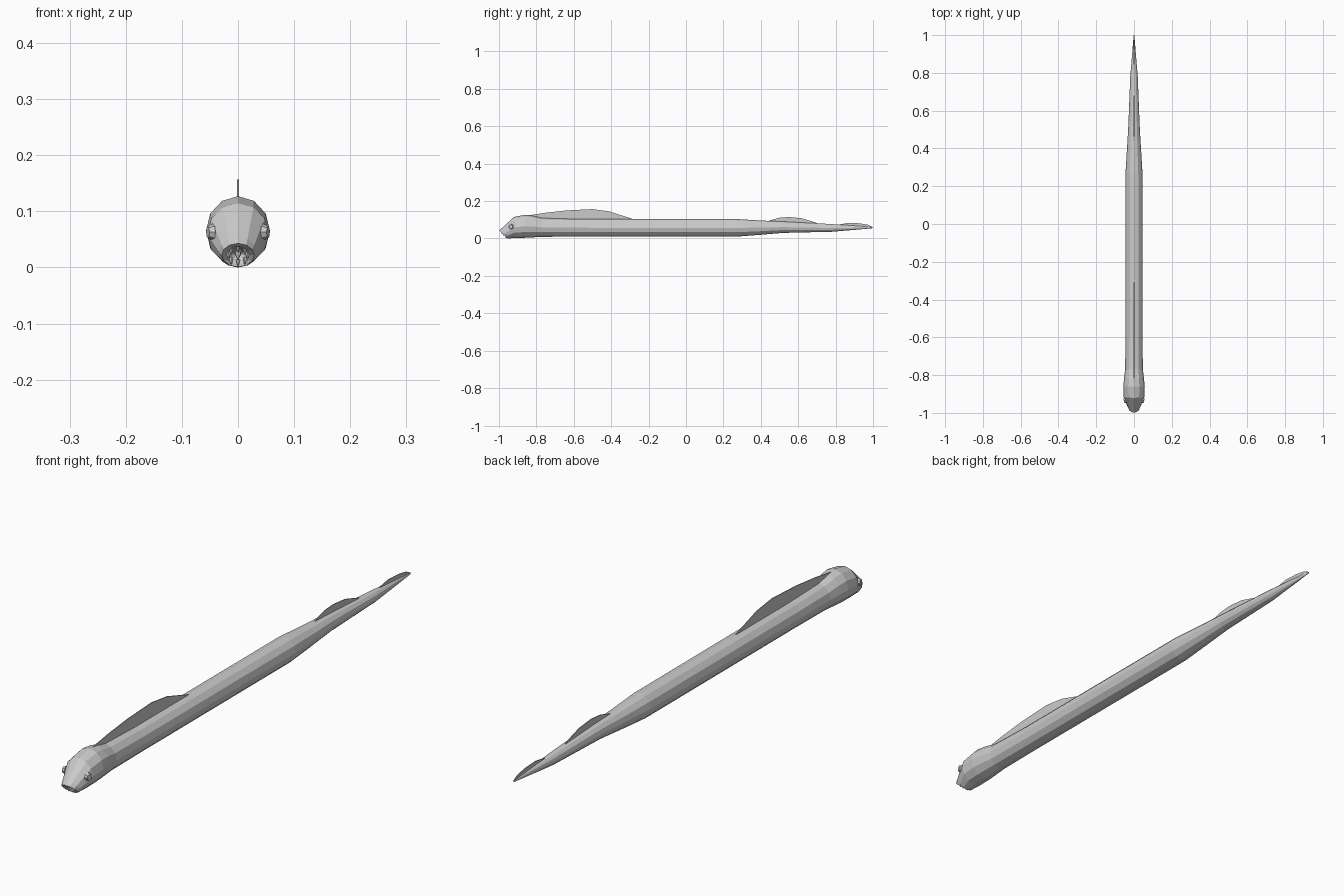
import bpy, bmesh, math
from mathutils import Vector, Matrix

if "Cube" in bpy.data.objects:
    bpy.data.objects.remove(bpy.data.objects["Cube"])

SIDES = 12


def finish(name, bm):
    bmesh.ops.recalc_face_normals(bm, faces=bm.faces)
    me = bpy.data.meshes.new(name)
    bm.to_mesh(me)
    bm.free()
    ob = bpy.data.objects.new(name, me)
    bpy.context.collection.objects.link(ob)
    return ob


def ring(bm, top, bottom, half_width):
    """Elliptical ring spanning two (y, z) points, vertex at the top."""
    t, b = Vector((0, *top)), Vector((0, *bottom))
    mid, up = (t + b) / 2, (t - b) / 2
    return [bm.verts.new(mid + up * math.cos(a) + Vector((half_width * math.sin(a), 0, 0)))
            for a in (2 * math.pi * i / SIDES for i in range(SIDES))]


def loft(name, sections):
    bm = bmesh.new()
    rings = [ring(bm, *s) for s in sections]
    for a, b in zip(rings, rings[1:]):
        for i in range(SIDES):
            j = (i + 1) % SIDES
            bm.faces.new((a[i], a[j], b[j], b[i]))
    bm.faces.new(rings[0])
    bm.faces.new(rings[-1])
    return finish(name, bm)


# Body: sucker funnel, rim, head, trunk and tail as one loft
loft("body", [
    ((-0.957, 0.034), (-0.944, 0.022), 0.008),
    ((-0.990, 0.038), (-0.955, 0.006), 0.022),
    ((-0.998, 0.043), (-0.955, 0.001), 0.029),
    ((-0.985, 0.055), (-0.950, 0.000), 0.034),
    ((-0.920, 0.115), (-0.915, 0.003), 0.055),
    ((-0.860, 0.127), (-0.860, 0.004), 0.057),
    ((-0.820, 0.122), (-0.820, 0.006), 0.053),
    ((-0.770, 0.110), (-0.770, 0.009), 0.047),
    ((-0.600, 0.105), (-0.600, 0.010), 0.045),
    ((0.270, 0.104), (0.270, 0.010), 0.045),
    ((0.400, 0.096), (0.400, 0.020), 0.037),
    ((0.520, 0.091), (0.520, 0.030), 0.030),
    ((0.780, 0.077), (0.780, 0.036), 0.020),
    ((0.900, 0.069), (0.900, 0.046), 0.010),
    ((0.998, 0.061), (0.998, 0.055), 0.002),
])


# Fins: thin blades on the midline
def fin(name, profile, thickness=0.003):
    bm = bmesh.new()
    face = bm.faces.new([bm.verts.new((-thickness / 2, y, z)) for y, z in profile])
    out = bmesh.ops.extrude_face_region(bm, geom=[face])
    bmesh.ops.translate(bm, vec=(thickness, 0, 0),
                        verts=[v for v in out["geom"] if isinstance(v, bmesh.types.BMVert)])
    finish(name, bm)


fin("front_dorsal_fin", [(-0.84, 0.10), (-0.84, 0.124), (-0.75, 0.138), (-0.64, 0.150),
                         (-0.50, 0.157), (-0.41, 0.145), (-0.29, 0.106), (-0.29, 0.10)])
fin("rear_dorsal_fin", [(0.44, 0.085), (0.44, 0.094), (0.50, 0.111), (0.55, 0.115),
                        (0.62, 0.108), (0.70, 0.083), (0.70, 0.07)])
fin("tail_fin", [(0.82, 0.065), (0.82, 0.075), (0.87, 0.084), (0.93, 0.081),
                 (0.975, 0.073), (1.0, 0.060), (0.96, 0.055)])

# Eyes: flat low-poly discs on both sides of the head
for side, label in ((-1, "left"), (1, "right")):
    bm = bmesh.new()
    axis = Vector((side, -0.28, 0.0)).normalized()
    bmesh.ops.create_cone(bm, cap_ends=True, segments=8, radius1=0.015, radius2=0.011,
                          depth=0.010,
                          matrix=Matrix.Translation((side * 0.049, -0.935, 0.063))
                          @ axis.to_track_quat("Z", "Y").to_matrix().to_4x4())
    finish(label + "_eye", bm)

# Teeth: ring of small cones and a central one inside the sucker
bm = bmesh.new()
out_dir = Vector((0, -0.70, -0.71))
up = Vector((0, -0.71, 0.70))
rot = out_dir.to_track_quat("Z", "Y").to_matrix().to_4x4()
centre = Vector((0, -0.970, 0.020))
spots = [(centre, 0.006)] + [
    (centre + Vector((math.sin(a) * 0.017, 0, 0)) + up * math.cos(a) * 0.018, 0.004)
    for a in (2 * math.pi * i / 8 for i in range(8))]
for pos, r in spots:
    bmesh.ops.create_cone(bm, cap_ends=True, segments=6, radius1=r, radius2=r * 0.2,
                          depth=0.014, matrix=Matrix.Translation(pos) @ rot)
finish("teeth", bm)
